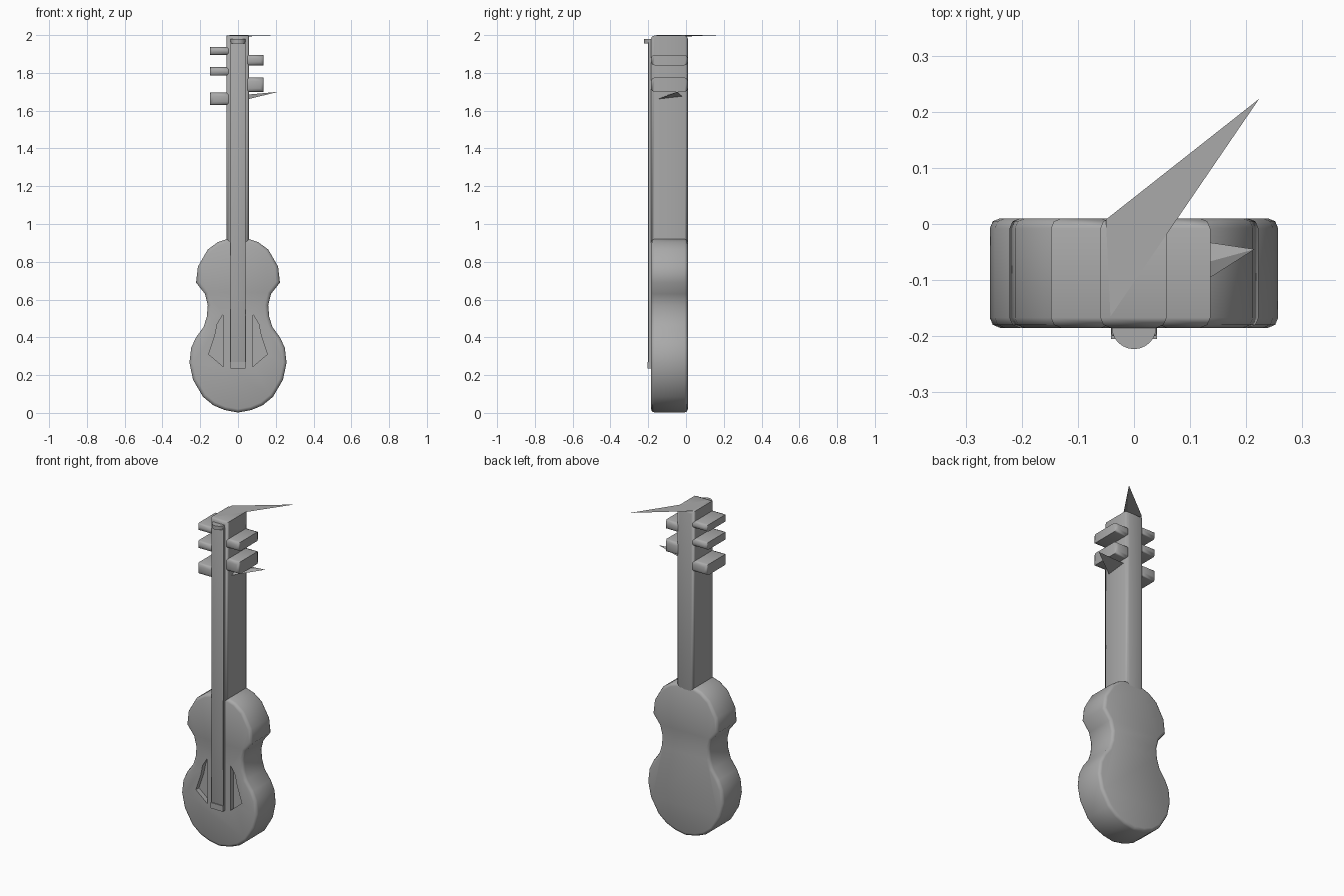
import bpy, bmesh, math
from mathutils import Vector

cube = bpy.data.objects.get("Cube")
if cube:
    bpy.data.objects.remove(cube, do_unlink=True)

# Single plain grey finish
grey = bpy.data.materials.new("plain_grey")
grey.use_nodes = True
colour = (0.4, 0.4, 0.4, 1)
grey.diffuse_color = colour
grey.node_tree.nodes["Principled BSDF"].inputs["Base Color"].default_value = colour

FRONT, BACK = -0.185, 0.01


def finish(name, bm, smooth=True):
    bmesh.ops.recalc_face_normals(bm, faces=bm.faces)
    mesh = bpy.data.meshes.new(name)
    bm.to_mesh(mesh)
    bm.free()
    mesh.materials.append(grey)
    obj = bpy.data.objects.new(name, mesh)
    bpy.context.collection.objects.link(obj)
    if smooth:
        shade(obj)
    return obj


def activate(obj):
    bpy.ops.object.select_all(action='DESELECT')
    obj.select_set(True)
    bpy.context.view_layer.objects.active = obj


def shade(obj):
    activate(obj)
    bpy.ops.object.shade_smooth_by_angle(angle=math.radians(50))


def slab(name, outline, front=FRONT, back=BACK, bevel=0.018, smooth=True):
    """Extrude an (x, z) outline through y and soften both rims."""
    bm = bmesh.new()
    face = bm.faces.new([bm.verts.new((x, front, z)) for x, z in outline])
    out = bmesh.ops.extrude_face_region(bm, geom=[face], use_keep_orig=True)
    moved = [v for v in out["geom"] if isinstance(v, bmesh.types.BMVert)]
    bmesh.ops.translate(bm, verts=moved, vec=(0, back - front, 0))
    if bevel:
        rims = [e for e in bm.edges
                if abs(e.verts[0].co.y - e.verts[1].co.y) < 1e-5]
        bmesh.ops.bevel(bm, geom=rims, offset=bevel, segments=2, profile=0.5,
                        affect='EDGES', clamp_overlap=True)
    return finish(name, bm, smooth)


def rect(x0, x1, z0, z1):
    return [(x0, z0), (x1, z0), (x1, z1), (x0, z1)]


def spike(name, base, tip):
    """Thin pointed sliver from three base points to a tip."""
    bm = bmesh.new()
    for p in base + [tip]:
        bm.verts.new(p)
    bmesh.ops.convex_hull(bm, input=bm.verts[:])
    return finish(name, bm, False)


# Waisted body, mirrored from its half outline
half = [(0.07, 0.015), (0.13, 0.04), (0.185, 0.085), (0.238, 0.175),
        (0.257, 0.265), (0.248, 0.345), (0.222, 0.40), (0.182, 0.455),
        (0.165, 0.51), (0.16, 0.57), (0.175, 0.63), (0.222, 0.69),
        (0.212, 0.775), (0.16, 0.865), (0.105, 0.905), (0.058, 0.92)]
body = slab("body", [(0, 0.002)] + half + [(-x, z) for x, z in reversed(half)])

# Sound holes carved into the front of the body
hole = [(0.08, 0.52), (0.11, 0.47), (0.122, 0.41), (0.155, 0.31), (0.078, 0.245)]
for side in (-1, 1):
    cutter = slab("sound_hole_cutter", [(side * x, z) for x, z in hole],
                  FRONT - 0.05, FRONT + 0.03, 0, False)
    cutter.hide_render = True
    activate(body)
    cut = body.modifiers.new("sound_hole", 'BOOLEAN')
    cut.operation = 'DIFFERENCE'
    cut.object = cutter
    bpy.ops.object.modifier_apply(modifier=cut.name)
    bpy.data.objects.remove(cutter, do_unlink=True)
shade(body)

# Neck running up into the head
slab("neck_and_head", rect(-0.06, 0.058, 0.88, 1.998))

# Tuning pegs: three on one side, two on the other
for i, (z0, z1) in enumerate([(1.63, 1.695), (1.785, 1.83), (1.895, 1.937)]):
    slab(f"right_peg_{i + 1}", rect(-0.148, -0.04, z0, z1))
for i, (z0, z1) in enumerate([(1.70, 1.775), (1.84, 1.895)]):
    slab(f"left_peg_{i + 1}", rect(0.04, 0.136, z0, z1))

# Fingerboard strip and bridge
slab("fingerboard", rect(-0.04, 0.04, 0.24, 1.965), -0.2, -0.17, 0.004)
slab("bridge", rect(-0.041, 0.041, 0.235, 0.27), -0.205, -0.17, 0)

# Half-round nut at the top of the fingerboard
bm = bmesh.new()
bmesh.ops.create_cone(bm, cap_ends=True, segments=24, radius1=0.04,
                      radius2=0.04, depth=0.024)
bmesh.ops.translate(bm, verts=bm.verts, vec=Vector((0, -0.183, 1.967)))
finish("nut", bm)

# Pointed slivers on top of the head and beside the lowest left peg
spike("head_spike", [(-0.05, 0.008, 2.0), (-0.042, -0.165, 2.0),
                     (0.0, -0.06, 1.992)], (0.223, 0.223, 1.998))
spike("side_spike", [(0.05, -0.15, 1.66), (0.05, -0.02, 1.675),
                     (0.05, -0.09, 1.685)], (0.215, -0.045, 1.70))
